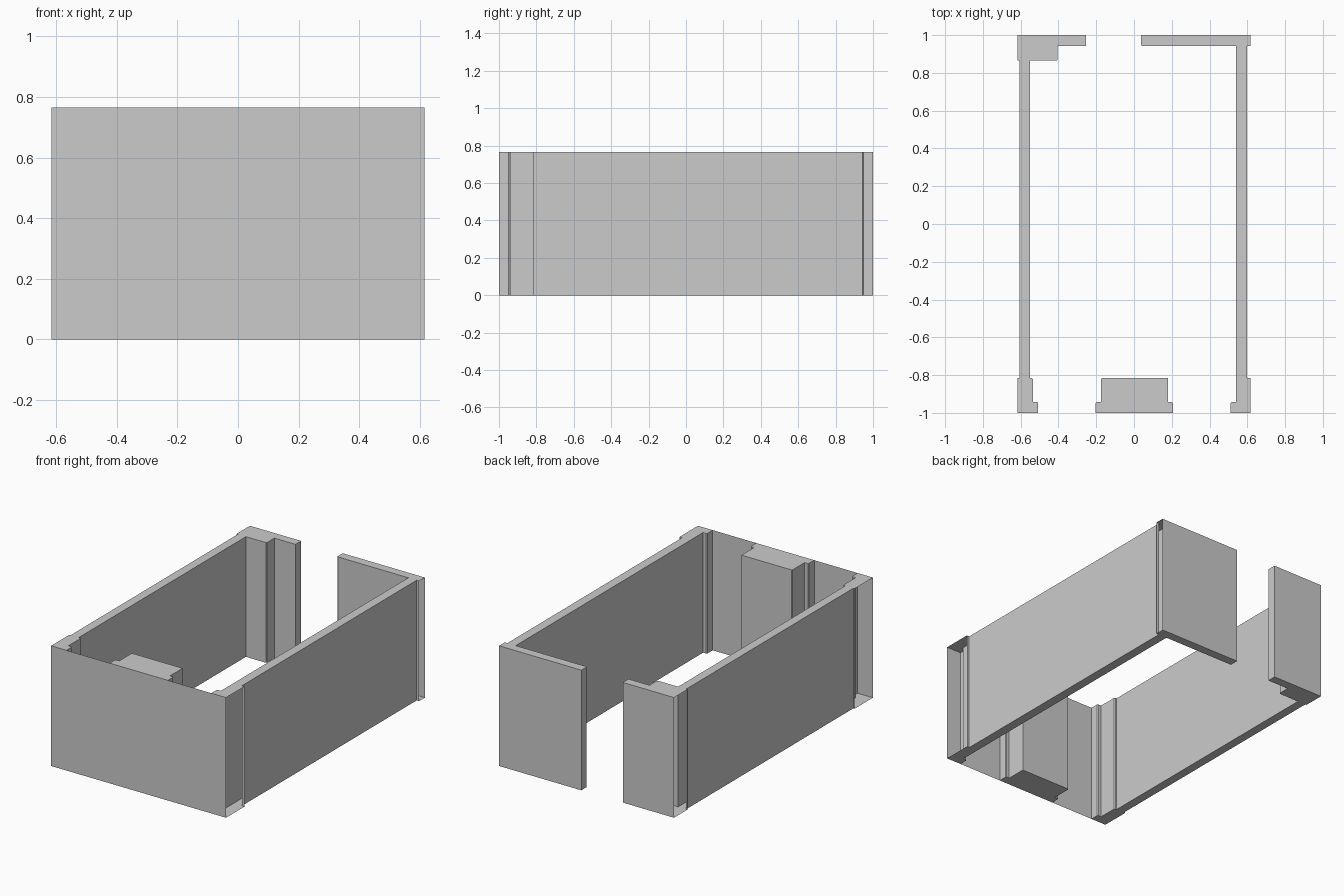
import bpy, bmesh

if "Cube" in bpy.data.objects:
    bpy.data.objects.remove(bpy.data.objects["Cube"])

H = 0.765      # wall height
X = 0.616      # half width of the end panels

grey = bpy.data.materials.new("plain grey")
grey.diffuse_color = (0.6, 0.6, 0.6, 1)
grey.use_nodes = True
grey.node_tree.nodes["Principled BSDF"].inputs["Base Color"].default_value = grey.diffuse_color


def extrude_plan(name, plan):
    """Raise a plan outline to wall height, leaving the outer x ends and the front open."""
    bm = bmesh.new()
    low = [bm.verts.new((x, y, 0)) for x, y in plan]
    high = [bm.verts.new((x, y, H)) for x, y in plan]
    bm.faces.new(low[::-1])
    bm.faces.new(high)
    n = len(plan)
    for i in range(n):
        j = (i + 1) % n
        (x1, y1), (x2, y2) = plan[i], plan[j]
        open_end = abs(x1) == X and x1 == x2
        on_front = y1 == -1 and y2 == -1
        if not (open_end or on_front):
            bm.faces.new((low[i], low[j], high[j], high[i]))
    mesh = bpy.data.meshes.new(name)
    bm.to_mesh(mesh)
    bm.free()
    mesh.materials.append(grey)
    obj = bpy.data.objects.new(name, mesh)
    bpy.context.collection.objects.link(obj)
    return obj


# Left wall with its front pier and stepped rear return (counter-clockwise plans)
extrude_plan("left_wall", [
    (-X, -1), (-0.508, -1), (-0.508, -0.948), (-0.513, -0.942),
    (-0.535, -0.942), (-0.535, -0.822), (-0.54, -0.816), (-0.55, -0.816),
    (-0.55, 0.865), (-0.41, 0.865), (-0.404, 0.871), (-0.404, 0.943),
    (-0.255, 0.943), (-0.255, 1), (-X, 1), (-X, 0.865),
    (-0.607, 0.865), (-0.607, -0.816), (-X, -0.816)])

# Right wall with its front pier and rear return
extrude_plan("right_wall", [
    (0.512, -1), (X, -1), (X, -0.816), (0.598, -0.816),
    (0.598, 0.943), (X, 0.943), (X, 1), (0.037, 1),
    (0.037, 0.949), (0.043, 0.943), (0.539, 0.943), (0.539, -0.942),
    (0.517, -0.942), (0.512, -0.948)])

# Stepped block in the middle of the front
extrude_plan("front_block", [
    (-0.203, -1), (0.206, -1), (0.206, -0.948), (0.201, -0.942),
    (0.181, -0.942), (0.181, -0.816), (-0.17, -0.816), (-0.176, -0.822),
    (-0.176, -0.942), (-0.198, -0.942), (-0.203, -0.948)])

# Thin sheet closing the whole front
mesh = bpy.data.meshes.new("front_panel")
mesh.from_pydata([(-X, -1, 0), (X, -1, 0), (X, -1, H), (-X, -1, H)], [], [(0, 1, 2, 3)])
mesh.materials.append(grey)
bpy.context.collection.objects.link(bpy.data.objects.new("front_panel", mesh))
